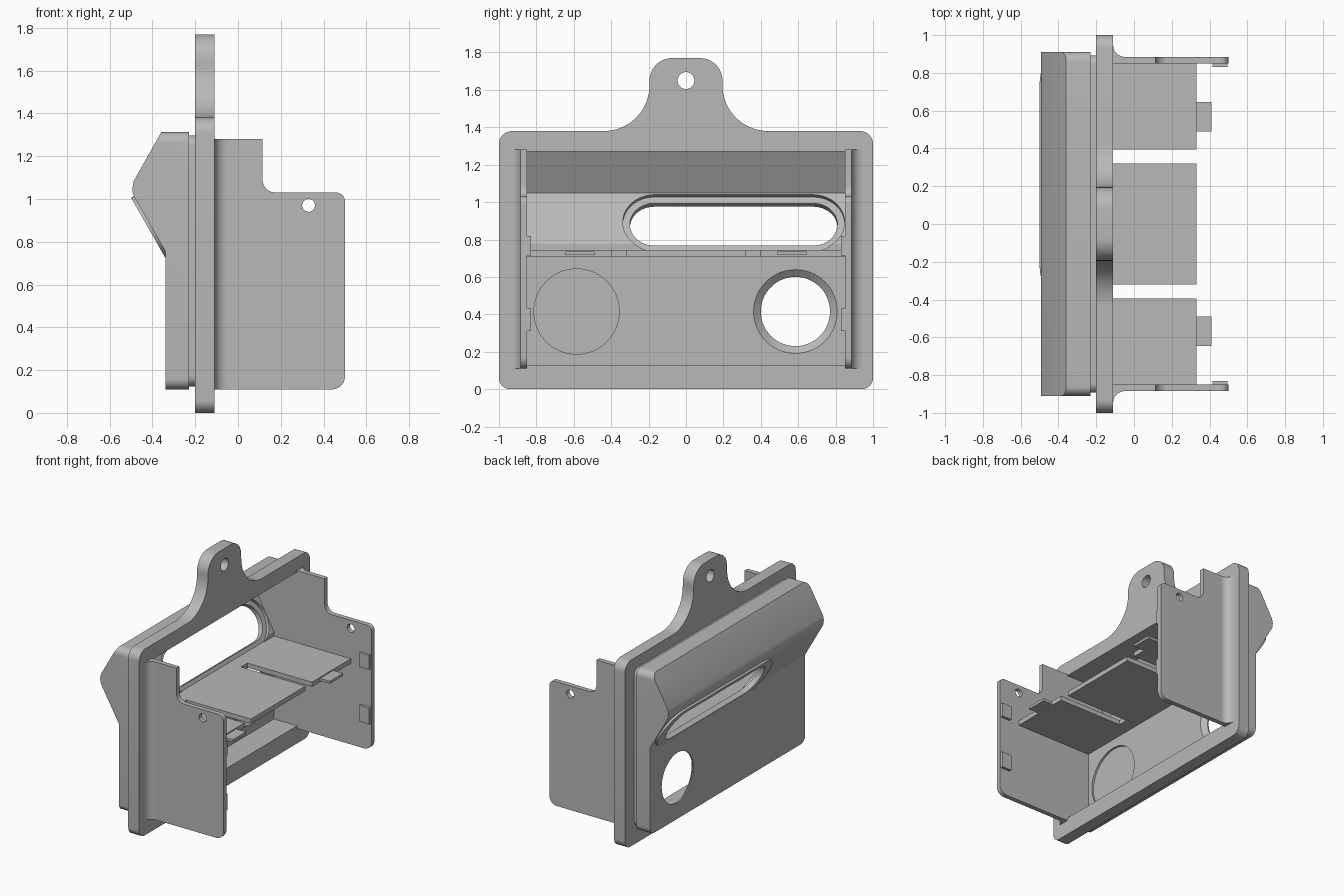
import bpy, bmesh, math
from mathutils import Vector, Matrix

if "Cube" in bpy.data.objects:
    bpy.data.objects.remove(bpy.data.objects["Cube"])

grey = bpy.data.materials.new("plain grey")
grey.diffuse_color = (0.48, 0.48, 0.48, 1)
grey.use_nodes = True
grey.node_tree.nodes["Principled BSDF"].inputs["Base Color"].default_value = grey.diffuse_color
X, Y, Z = Vector((1, 0, 0)), Vector((0, 1, 0)), Vector((0, 0, 1))


def add(name, bm):
    bmesh.ops.recalc_face_normals(bm, faces=bm.faces[:])
    me = bpy.data.meshes.new(name)
    bm.to_mesh(me)
    bm.free()
    ob = bpy.data.objects.new(name, me)
    me.materials.append(grey)
    bpy.context.collection.objects.link(ob)
    return ob


def prism(name, pts, origin, u, v, w):
    """Extrude a 2D outline, drawn on axes u and v, along the vector w."""
    bm = bmesh.new()
    o = Vector(origin)
    face = bm.faces.new([bm.verts.new(o + u * a + v * b) for a, b in pts])
    ext = bmesh.ops.extrude_face_region(bm, geom=[face])["geom"]
    bmesh.ops.translate(bm, vec=w, verts=[g for g in ext if isinstance(g, bmesh.types.BMVert)])
    return add(name, bm)


def box(name, x0, x1, y0, y1, z0, z1):
    return prism(name, [(x0, y0), (x1, y0), (x1, y1), (x0, y1)], (0, 0, z0), X, Y, Z * (z1 - z0))


def cone(name, r0, r1, start, end):
    """Round cutter from start to end."""
    a, b = Vector(start), Vector(end)
    bm = bmesh.new()
    m = Matrix.Translation((a + b) / 2) @ (b - a).to_track_quat('Z', 'Y').to_matrix().to_4x4()
    bmesh.ops.create_cone(bm, cap_ends=True, segments=64, radius1=r0, radius2=r1,
                          depth=(b - a).length, matrix=m)
    return add(name, bm)


def arc(cx, cy, r, a0, a1, n=10):
    return [(cx + r * math.cos(math.radians(a0 + (a1 - a0) * i / n)),
             cy + r * math.sin(math.radians(a0 + (a1 - a0) * i / n))) for i in range(n + 1)]


def round_rect(w, z0, z1, r):
    return (arc(w - r, z0 + r, r, -90, 0) + arc(w - r, z1 - r, r, 0, 90)
            + arc(-w + r, z1 - r, r, 90, 180) + arc(-w + r, z0 + r, r, 180, 270))


def stadium(half, r):
    return arc(half, 0, r, -90, 90, 24) + arc(-half, 0, r, 90, 270, 24)


def boolean(ob, other, op):
    mod = ob.modifiers.new("cut", 'BOOLEAN')
    mod.operation, mod.object, mod.solver = op, other, 'EXACT'
    bpy.context.view_layer.objects.active = ob
    bpy.ops.object.modifier_apply(modifier=mod.name)
    bpy.data.objects.remove(other)


# Housing: visor-shaped side profile, trimmed by a rounded rectangle
housing = prism("housing", [(-0.23, 0.05), (-0.34, 0.05), (-0.34, 0.755), (-0.485, 1.01),
                            (-0.492, 1.03), (-0.493, 1.055), (-0.487, 1.085), (-0.36, 1.31),
                            (-0.345, 1.34), (-0.23, 1.34)], (0, -0.95, 0), X, Z, Y * 1.9)
boolean(housing, prism("trim", round_rect(0.91, 0.11, 1.312, 0.05), (-0.6, 0, 0), Y, Z, X * 0.5), 'INTERSECT')

# Narrow neck between housing and flange
boolean(housing, prism("neck", round_rect(0.893, 0.124, 1.297, 0.05), (-0.26, 0, 0), Y, Z, X * 0.1), 'UNION')

# Flange with hanging tab
half = (arc(0.94, 0.06, 0.06, -90, 0) + arc(0.93, 1.31, 0.07, 0, 90)
        + arc(0.44, 1.625, 0.245, 270, 180, 16) + arc(0.075, 1.65, 0.12, 0, 90))
flange = prism("flange", half + [(-y, z) for y, z in reversed(half)], (-0.2, 0, 0), Y, Z, X * 0.09)
boolean(flange, cone("hang_hole", 0.045, 0.045, (-0.3, 0, 1.65), (0, 0, 1.65)), 'DIFFERENCE')
boolean(housing, flange, 'UNION')

# Raised boss around the slot, on the sloping face
slope = Vector((-0.145, 0, 0.255)).normalized()
normal = Vector((-slope.z, 0, slope.x))
centre = Vector((-0.405, 0.255, 0.87))
boolean(housing, prism("boss", stadium(0.475, 0.165), centre + Y * 0.005 - normal * 0.03,
                       Y, slope, normal * 0.045), 'UNION')

# Hollow inside, open to the back
boolean(housing, prism("cavity", [(-0.30, 0.13), (-0.30, 0.775), (-0.452, 1.05), (-0.335, 1.27),
                                  (0, 1.27), (0, 0.13)], (0, -0.85, 0), X, Z, Y * 1.7), 'DIFFERENCE')

# Slot with inner rebate, round hole with flared inside, blind round recess
boolean(housing, prism("slot", stadium(0.425, 0.13), centre - normal * 0.1, Y, slope, normal * 0.2), 'DIFFERENCE')
boolean(housing, prism("rebate", stadium(0.425, 0.168), centre - normal * 0.1, Y, slope, normal * 0.078), 'DIFFERENCE')
boolean(housing, cone("round_hole", 0.185, 0.185, (-0.5, 0.585, 0.415), (-0.2, 0.585, 0.415)), 'DIFFERENCE')
boolean(housing, cone("flare", 0.18, 0.23, (-0.335, 0.585, 0.415), (-0.295, 0.585, 0.415)), 'DIFFERENCE')
boolean(housing, cone("recess", 0.228, 0.228, (-0.315, -0.585, 0.415), (-0.25, -0.585, 0.415)), 'DIFFERENCE')

# Shelf with two slits
side = [(0.33, 0.32), (-0.2, 0.32), (-0.2, 0.395), (0.33, 0.395), (0.33, 0.855), (-0.305, 0.855)]
prism("shelf", [(x, -y) for x, y in reversed(side)] + side, (0, 0, 0.71), X, Y, Z * 0.035)

wall_outline = ([(-0.112, 0.11)] + arc(0.44, 0.17, 0.06, -90, 0) + arc(0.46, 0.99, 0.04, 0, 90)
                + arc(0.175, 1.09, 0.06, 270, 180) + [(0.115, 1.28), (-0.112, 1.28)])
fillet_outline = [(-0.115, 0.88)] + [(-0.05, 0.88)] + arc(-0.05, 0.945, 0.06, 270, 180) + [(-0.115, 0.945)]

for s, label in ((1, "right"), (-1, "left")):
    # Side wall with a small hole
    wall = prism(label + "_side_wall", wall_outline, (0, 0.85 * s, 0), X, Z, Y * 0.035 * s)
    boolean(wall, cone("pin_hole", 0.03, 0.03, (0.33, 0.7 * s, 0.97), (0.33, s, 0.97)), 'DIFFERENCE')
    # Curved joint between wall and flange
    prism(label + "_wall_fillet", fillet_outline, (0, 0, 0.11), X, Y * s, Z * 1.17)
    # Inner catches and shelf tab
    for z0, z1, place in ((0.31, 0.43, "lower"), (0.715, 0.82, "upper")):
        box(f"{label}_{place}_catch", 0.415, 0.495, 0.83 * s, 0.852 * s, z0, z1)
    box(label + "_shelf_tab", 0.32, 0.41, 0.49 * s, 0.645 * s, 0.718, 0.737)

# Smooth curves, crisp edges
bpy.ops.object.select_all(action='SELECT')
bpy.context.view_layer.objects.active = housing
bpy.ops.object.shade_smooth_by_angle(angle=math.radians(25))
